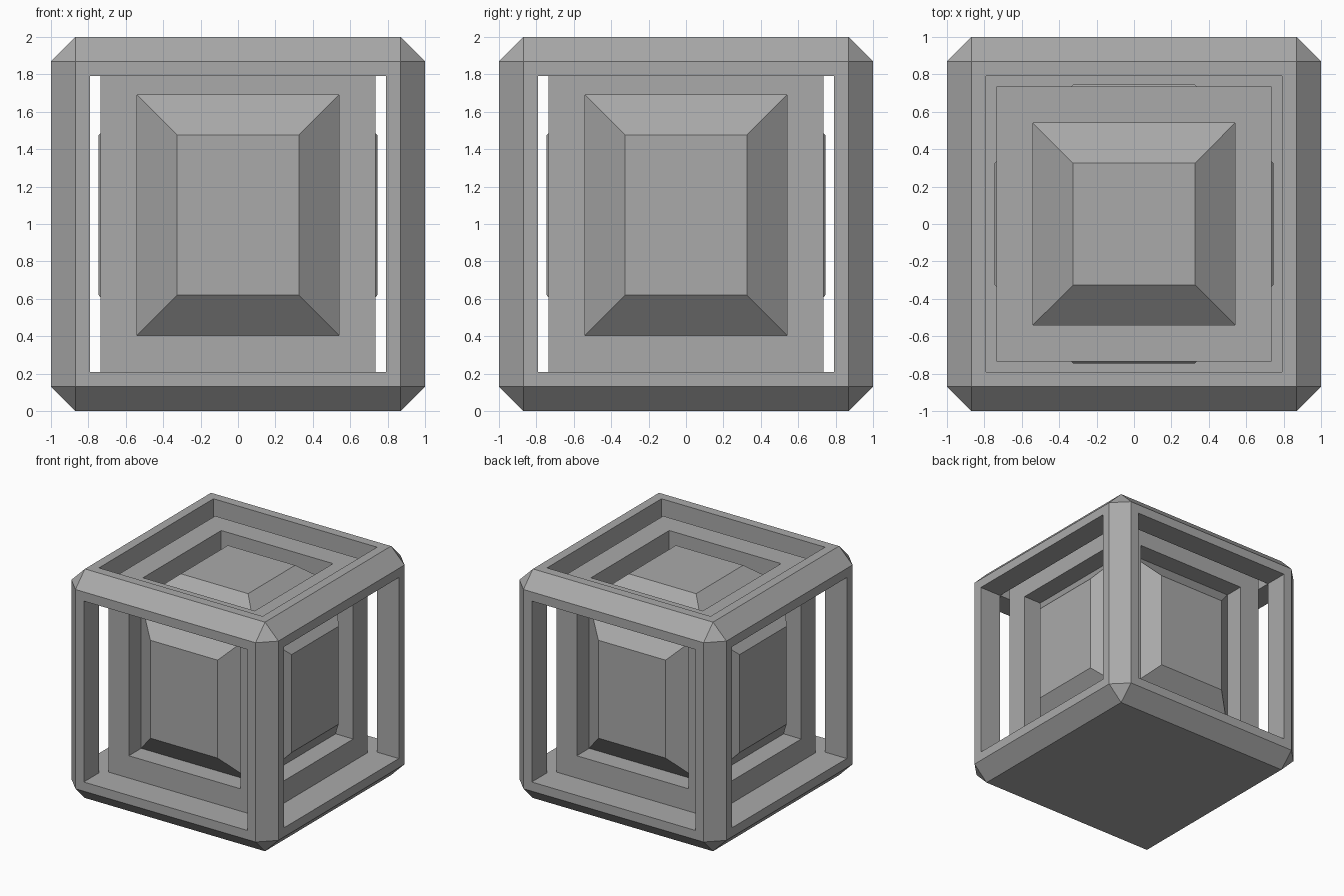
import bpy
import bmesh
from mathutils import Matrix, Vector

cube = bpy.data.objects.get("Cube")
if cube:
    bpy.data.objects.remove(cube, do_unlink=True)

grey = bpy.data.materials.new("mid_grey")
grey.use_nodes = True
colour = (0.4, 0.4, 0.4, 1)
grey.diffuse_color = colour
grey.node_tree.nodes["Principled BSDF"].inputs["Base Color"].default_value = colour


def block(size, centre):
    bm = bmesh.new()
    place = Matrix.Translation(centre) @ Matrix.Diagonal((*size, 1))
    bmesh.ops.create_cube(bm, size=1, matrix=place)
    return bm


def large_faces(bm):
    """Axis-aligned main faces, without the underside."""
    bm.normal_update()
    return [f for f in bm.faces
            if max(map(abs, f.normal)) > 0.99 and f.normal.z > -0.5]


def push(bm, faces, distance):
    """Extrude each face along its own normal."""
    moved = []
    for face in faces:
        shift = face.normal.copy() * distance
        new = bmesh.ops.extrude_discrete_faces(bm, faces=[face])["faces"][0]
        bmesh.ops.translate(bm, vec=shift, verts=new.verts)
        moved.append(new)
    return moved


def inset(bm, faces, width):
    bmesh.ops.inset_individual(bm, faces=faces, thickness=width,
                               use_even_offset=True)


def finish(bm, name):
    bmesh.ops.recalc_face_normals(bm, faces=bm.faces)
    mesh = bpy.data.meshes.new(name)
    bm.to_mesh(mesh)
    bm.free()
    mesh.materials.append(grey)
    obj = bpy.data.objects.new(name, mesh)
    bpy.context.collection.objects.link(obj)


# Outer frame: chamfered cube with windows on every side but the base
BAR = 0.21
CHAMFER = 0.13
bm = block((2, 2, 2), Vector((0, 0, 1)))
bmesh.ops.bevel(bm, geom=bm.edges[:], offset=CHAMFER, segments=1,
                affect='EDGES', profile=0.5)
windows = large_faces(bm)
inset(bm, windows, BAR - CHAMFER)
windows = push(bm, windows, -BAR)
bmesh.ops.delete(bm, geom=windows, context='FACES_ONLY')
bmesh.ops.remove_doubles(bm, verts=bm.verts, dist=0.002)
# Floor inside the frame
inner = [v for v in bm.verts
         if abs(v.co.z - BAR) < 0.01 and max(abs(v.co.x), abs(v.co.y)) < 0.85]
bmesh.ops.contextual_create(bm, geom=inner)
finish(bm, "outer_frame")

# Inner box: each face has a square recess holding a raised, sloped panel
BOX_TOP = 1.885
RECESS = 0.17
bm = block((1.47, 1.47, BOX_TOP - BAR), Vector((0, 0, (BOX_TOP + BAR) / 2)))
panels = large_faces(bm)
inset(bm, panels, 0.195)
panels = push(bm, panels, -RECESS)
panels = push(bm, panels, RECESS + 0.01)
for face in panels:
    # Shrink the raised panel so its sides slope
    middle = face.calc_center_median()
    for v in face.verts:
        offset = v.co - middle
        v.co -= Vector([0.215 * (1 if d > 0 else -1) if abs(d) > 0.01 else 0
                        for d in offset])
finish(bm, "inner_box")
